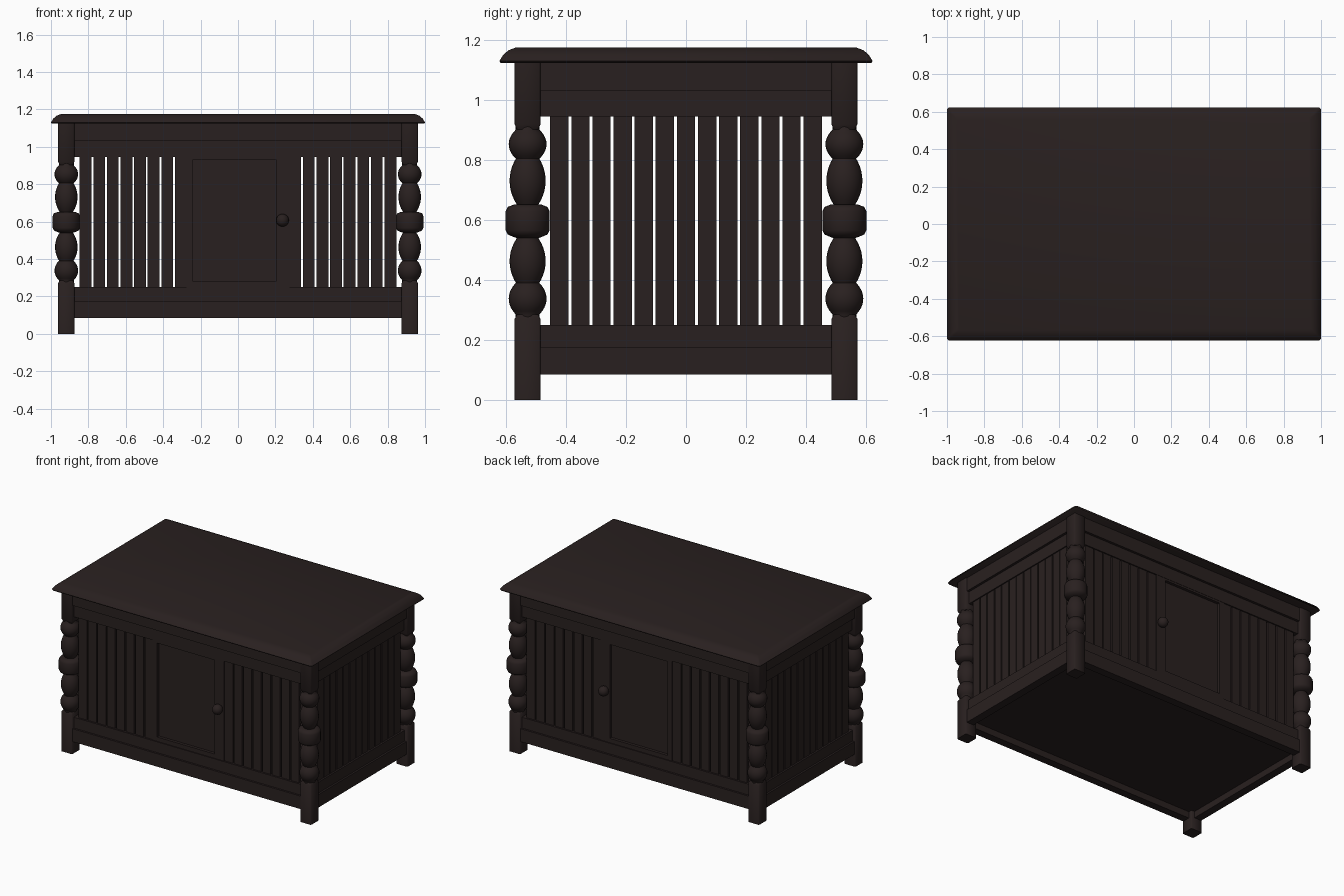
import bpy, bmesh, math
from mathutils import Matrix

if "Cube" in bpy.data.objects:
    bpy.data.objects.remove(bpy.data.objects["Cube"])

wood = bpy.data.materials.new("dark_brown_wood")
wood.diffuse_color = (0.022, 0.0145, 0.014, 1)
wood.use_nodes = True
wood.node_tree.nodes["Principled BSDF"].inputs["Base Color"].default_value = wood.diffuse_color


def finish(name, bm, smooth=False):
    bmesh.ops.recalc_face_normals(bm, faces=bm.faces)
    me = bpy.data.meshes.new(name)
    bm.to_mesh(me)
    bm.free()
    me.materials.append(wood)
    ob = bpy.data.objects.new(name, me)
    bpy.context.collection.objects.link(ob)
    if smooth:
        bpy.ops.object.select_all(action='DESELECT')
        ob.select_set(True)
        bpy.context.view_layer.objects.active = ob
        bpy.ops.object.shade_smooth_by_angle(angle=math.radians(50))
    return ob


def loft(bm, rings):
    """Skin a stack of equal-length point rings and cap both ends."""
    vs = [[bm.verts.new(p) for p in r] for r in rings]
    n = len(vs[0])
    for a, b in zip(vs, vs[1:]):
        for i in range(n):
            j = (i + 1) % n
            bm.faces.new((a[i], a[j], b[j], b[i]))
    bm.faces.new(vs[0])
    bm.faces.new(vs[-1])


def rect(cx, cy, hx, hy, z, c=0.0):
    """Rectangle ring, with corners cut by c when c > 0."""
    if c == 0:
        return [(cx + sx * hx, cy + sy * hy, z)
                for sx, sy in ((-1, -1), (1, -1), (1, 1), (-1, 1))]
    pts = []
    for sx, sy in ((-1, -1), (1, -1), (1, 1), (-1, 1)):
        a = (cx + sx * hx, cy + sy * (hy - c), z)
        b = (cx + sx * (hx - c), cy + sy * hy, z)
        pts += [a, b] if sx * sy > 0 else [b, a]
    return pts


def add_box(bm, x0, x1, y0, y1, z0, z1):
    cx, cy = (x0 + x1) / 2, (y0 + y1) / 2
    hx, hy = abs(x1 - x0) / 2, abs(y1 - y0) / 2
    loft(bm, [rect(cx, cy, hx, hy, z0), rect(cx, cy, hx, hy, z1)])


def box(name, *dims):
    bm = bmesh.new()
    add_box(bm, *dims)
    return finish(name, bm)


# Table top with a rounded upper edge
bm = bmesh.new()
loft(bm, [rect(0, 0, 1 - d, 0.622 - d, z, 0.01) for d, z in
          ((0.004, 1.124), (0, 1.13), (0.012, 1.15), (0.03, 1.166), (0.054, 1.175))])
finish("table_top", bm, True)


# Turned profile: bead, oval, collar, oval, bead as (centre z, half height, radius)
def bulge(zc, h, r, neck, n=10):
    pts = []
    for i in range(n + 1):
        t = 2 * i / n - 1
        pts.append((neck + (r - neck) * (1 - abs(t) ** 2.1), zc + h * t))
    return pts


profile = [(0.04, 0.26)]
profile += bulge(0.338, 0.052, 0.063, 0.040)
profile += bulge(0.463, 0.077, 0.060, 0.036)
profile += [(0.045, 0.543), (0.066, 0.552), (0.073, 0.566),
            (0.073, 0.630), (0.066, 0.644), (0.045, 0.652)]
profile += bulge(0.731, 0.079, 0.060, 0.036)
profile += bulge(0.853, 0.048, 0.063, 0.040)
profile += [(0.04, 0.93)]

# Corner posts: square foot, turned middle, square head
PX, PY, H, C = 0.918, 0.528, 0.0435, 0.006
for sx, nx in ((-1, "left"), (1, "right")):
    for sy, ny in ((-1, "front"), (1, "back")):
        x, y = sx * PX, sy * PY
        bm = bmesh.new()
        loft(bm, [rect(x, y, H, H, 0, C), rect(x, y, H, H, 0.27, C),
                  rect(x, y, H - 0.008, H - 0.008, 0.285, C)])
        loft(bm, [rect(x, y, H - 0.008, H - 0.008, 0.902, C),
                  rect(x, y, H, H, 0.92, C), rect(x, y, H, H, 1.126, C)])
        finish(f"{ny}_{nx}_post_blocks", bm, True)
        bm = bmesh.new()
        n = 20
        loft(bm, [[(x + r * math.cos(2 * math.pi * i / n),
                    y + r * math.sin(2 * math.pi * i / n), z) for i in range(n)]
                  for r, z in profile])
        finish(f"{ny}_{nx}_turned_post", bm, True)

# Rails: (name, z range, outer inset from post face, thickness)
RAILS = (("top_rail", 1.03, 1.125, 0.007, 0.055),
         ("upper_rail", 0.945, 1.03, 0.024, 0.038),
         ("lower_rail", 0.175, 0.25, 0.020, 0.042),
         ("bottom_rail", 0.085, 0.175, 0.007, 0.055))
OX, OY = PX + H, PY + H
for name, z0, z1, inset, t in RAILS:
    for s, end in ((-1, "front"), (1, "back")):
        box(f"{end}_{name}", -0.875, 0.875, s * (OY - inset), s * (OY - inset - t), z0, z1)
    for s, end in ((-1, "left"), (1, "right")):
        box(f"{end}_{name}", s * (OX - inset), s * (OX - inset - t), -0.487, 0.487, z0, z1)

# Slats on the ends
for s, end in ((-1, "left"), (1, "right")):
    bm = bmesh.new()
    for k in range(13):
        y = (k - 6) * 0.0704
        add_box(bm, s * (OX - 0.032), s * (OX - 0.052), y - 0.0305, y + 0.0305, 0.24, 0.955)
    finish(f"{end}_slats", bm)

# Slats, door and knob on front and back
for s, end in ((-1, "front"), (1, "back")):
    bm = bmesh.new()
    for k in range(8):
        for side in (-1, 1):
            x = side * (0.306 + k * 0.0727)
            add_box(bm, x - 0.0315, x + 0.0315, s * (OY - 0.032), s * (OY - 0.052), 0.24, 0.955)
    finish(f"{end}_slats", bm)

    yo, yi = s * (OY - 0.026), s * (OY - 0.06)
    bm = bmesh.new()
    add_box(bm, -0.275, -0.240, yo, yi, 0.249, 0.946)
    add_box(bm, 0.203, 0.275, yo, yi, 0.249, 0.946)
    add_box(bm, -0.240, 0.203, yo, yi, 0.249, 0.280)
    add_box(bm, -0.240, 0.203, yo, yi, 0.932, 0.946)
    finish(f"{end}_door_frame", bm)
    box(f"{end}_door_panel", -0.242, 0.205, s * (OY - 0.046), s * (OY - 0.058), 0.278, 0.934)

    bm = bmesh.new()
    bmesh.ops.create_uvsphere(bm, u_segments=16, v_segments=10, radius=0.034,
                              matrix=Matrix.Translation((0.238, s * (OY - 0.006), 0.607)))
    finish(f"{end}_door_knob", bm, True)

# Floor panel
box("floor_panel", -0.91, 0.91, -0.52, 0.52, 0.13, 0.15)
